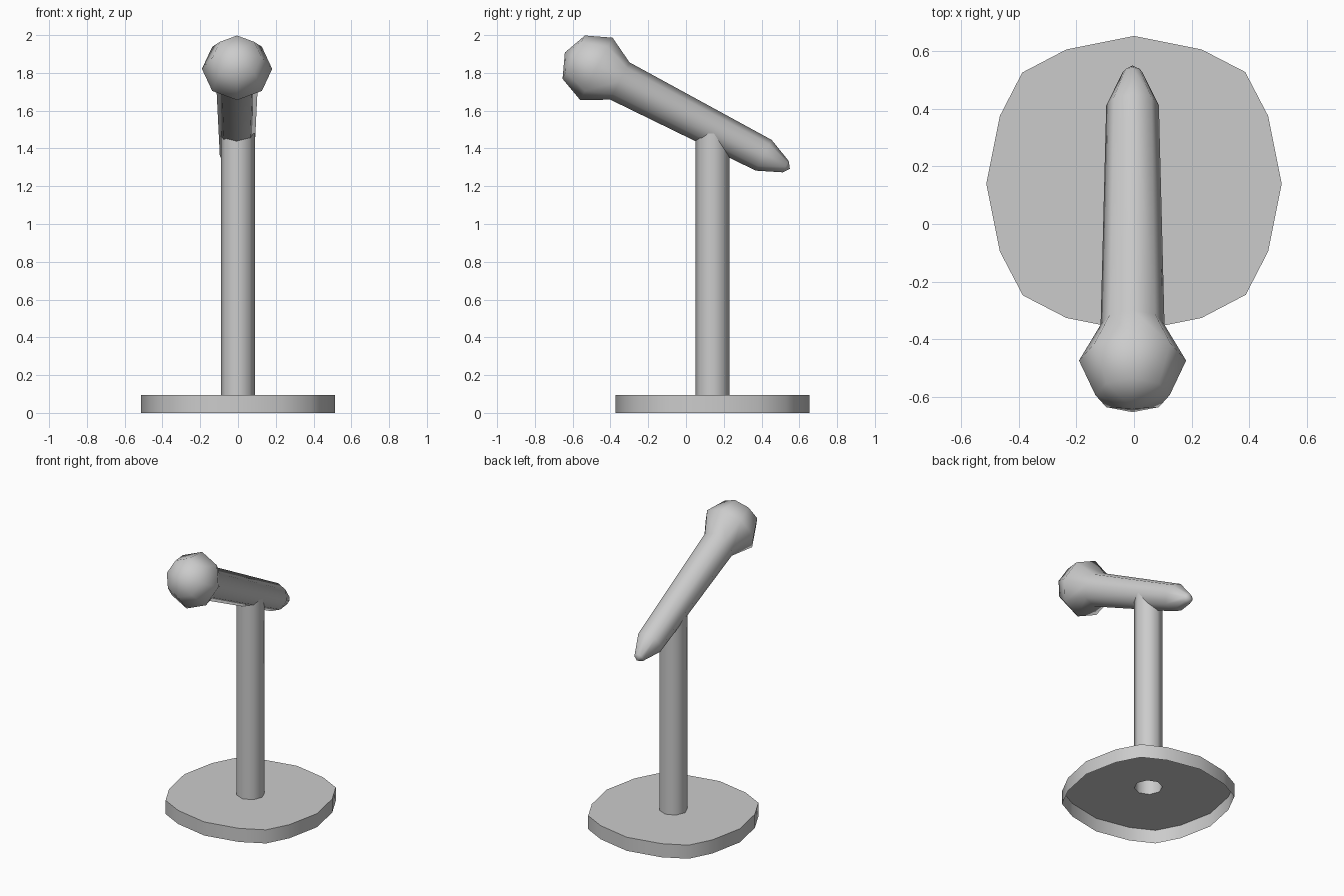
import bpy, bmesh, math
from mathutils import Vector

if "Cube" in bpy.data.objects:
    bpy.data.objects.remove(bpy.data.objects["Cube"])

CY = 0.14   # y of the stand axis


def make(name, verts, faces, angle, fix_normals=False):
    me = bpy.data.meshes.new(name)
    me.from_pydata(verts, [], faces)
    if fix_normals:
        bm = bmesh.new()
        bm.from_mesh(me)
        bmesh.ops.recalc_face_normals(bm, faces=bm.faces)
        bm.to_mesh(me)
        bm.free()
    ob = bpy.data.objects.new(name, me)
    bpy.context.collection.objects.link(ob)
    bpy.ops.object.select_all(action='DESELECT')
    ob.select_set(True)
    bpy.context.view_layer.objects.active = ob
    bpy.ops.object.shade_smooth_by_angle(angle=math.radians(angle))
    return ob


def ring(c, u, v, r, n):
    return [c + (u * math.cos(2 * math.pi * i / n) + v * math.sin(2 * math.pi * i / n)) * r
            for i in range(n)]


def bridge(a, b, n):
    return [(a + i, a + (i + 1) % n, b + (i + 1) % n, b + i) for i in range(n)]


X, Y = Vector((1, 0, 0)), Vector((0, 1, 0))

# Base: 16-sided squarish lid, open underneath, with an octagonal hole for the post
quarter = [(0.513, 0), (0.466, 0.235), (0.386, 0.388), (0.235, 0.466)]
outline = []
for k in range(4):
    for x, y in quarter:
        for _ in range(k):
            x, y = -y, x
        outline.append((x, y + CY))
verts = [Vector((x, y, z)) for z in (0, 0.095) for x, y in outline]
verts += ring(Vector((-0.001, CY, 0.095)), X, Y, 0.09, 8)
faces = bridge(0, 16, 16)
for i in range(8):
    faces.append((16 + 2 * i, 17 + 2 * i, 16 + (2 * i + 2) % 16, 32 + (i + 1) % 8, 32 + i))
make("base", verts, faces, 40)

# Post: open octagonal tube reaching up into the handle
verts = []
for z in (0.095, 1.48):
    verts += ring(Vector((-0.001, CY, z)), X, Y, 0.09, 8)
make("post", verts, bridge(0, 8, 8), 60)

# Microphone: octagonal lathe along a tilted axis, (distance from neck, radius)
neck = Vector((-0.005, -0.35, 1.757))
axis = Vector((0, 0.889, -0.459)).normalized()
up = axis.cross(X)
profile = [(-0.275, 0.129), (-0.140, 0.186), (0, 0.111), (0.857, 0.0915), (0.988, 0.034)]
verts, faces = [], []
for k, (d, r) in enumerate(profile):
    verts += ring(neck + axis * d, up, X, r, 8)
    if k:
        faces += bridge(8 * k - 8, 8 * k, 8)
n = len(verts)
verts += [neck + axis * -0.328, neck + axis * 1.013]
last = 8 * (len(profile) - 1)
for i in range(8):
    j = (i + 1) % 8
    faces += [(n, j, i), (n + 1, last + i, last + j)]
make("microphone", verts, faces, 80, True)
